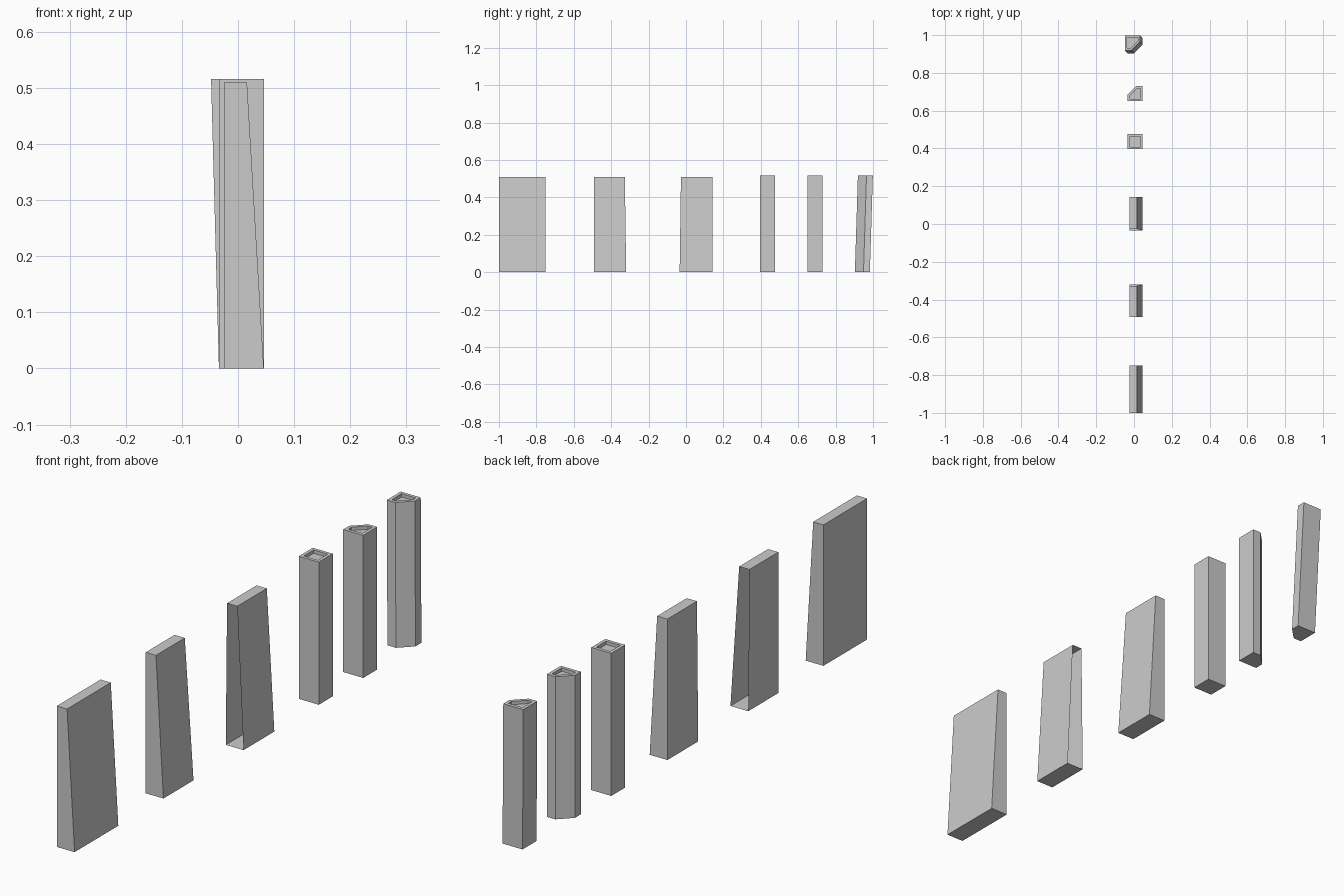
import bpy
import bmesh
from mathutils import Vector

cube = bpy.data.objects.get("Cube")
if cube:
    bpy.data.objects.remove(cube, do_unlink=True)

# Single grey material
grey = bpy.data.materials.new("plain grey")
grey.use_nodes = True
tone = (0.6, 0.6, 0.6, 1)
grey.diffuse_color = tone
grey.node_tree.nodes["Principled BSDF"].inputs["Base Color"].default_value = tone


def finish(name, bm):
    mesh = bpy.data.meshes.new(name)
    bm.to_mesh(mesh)
    bm.free()
    mesh.materials.append(grey)
    obj = bpy.data.objects.new(name, mesh)
    bpy.context.collection.objects.link(obj)
    return obj


def loft(bm, start, end):
    """Join two matching outlines into a closed prism; return both caps."""
    a = [bm.verts.new(p) for p in start]
    b = [bm.verts.new(p) for p in end]
    caps = bm.faces.new(a), bm.faces.new(b)
    for i in range(len(a)):
        j = (i + 1) % len(a)
        bm.faces.new((a[i], a[j], b[j], b[i]))
    bmesh.ops.recalc_face_normals(bm, faces=bm.faces[:])
    return caps


# Buttresses: vertical inner side, sloping outer side
WEDGE_HEIGHT = 0.51
WEDGE = [(-0.025, 0), (0.046, 0), (0.016, WEDGE_HEIGHT), (-0.025, WEDGE_HEIGHT)]


def buttress(name, front, back, open_end=None):
    bm = bmesh.new()
    # An open end leans in slightly towards its top
    lean = {end: 0.007 / WEDGE_HEIGHT if open_end == end else 0 for end in ("front", "back")}
    caps = loft(bm,
                [(x, front + z * lean["front"], z) for x, z in WEDGE],
                [(x, back - z * lean["back"], z) for x, z in WEDGE])
    if open_end:
        cap = caps[0] if open_end == "front" else caps[1]
        bmesh.ops.delete(bm, geom=[cap], context='FACES_ONLY')
    return finish(name, bm)


buttress("wide_buttress", -1.0, -0.75)
buttress("back_open_buttress", -0.492, -0.32, "back")
buttress("front_open_buttress", -0.034, 0.142, "front")


# Posts: straight or leaning, with a shallow recess in the top
HALF = 0.04
SQUARE = [(-HALF, -HALF), (HALF, -HALF), (HALF, HALF), (-HALF, HALF)]
CLIPPED = [(-HALF, -HALF), (HALF, -HALF), (HALF, HALF), (0.006, HALF), (-HALF, -0.006)]


def post(name, outline, y, lean=(0, 0)):
    bm = bmesh.new()
    x = 0.006
    base = [(x + u, y + v, 0) for u, v in outline]
    head = [(x + u + lean[0], y + v + lean[1], 0.516) for u, v in outline]
    top = loft(bm, base, head)[1]
    bmesh.ops.inset_region(bm, faces=[top], thickness=0.012, use_even_offset=True)
    rim = bmesh.ops.extrude_face_region(bm, geom=[top])
    floor = [e for e in rim["geom"] if isinstance(e, bmesh.types.BMVert)]
    bmesh.ops.translate(bm, verts=floor, vec=Vector((0, 0, -0.012)))
    if top.is_valid:
        bmesh.ops.delete(bm, geom=[top], context='FACES_ONLY')
    bmesh.ops.recalc_face_normals(bm, faces=bm.faces[:])
    return finish(name, bm)


post("square_post", SQUARE, 0.436)
post("clipped_post", CLIPPED, 0.69)
post("leaning_clipped_post", [(-u, -v) for u, v in CLIPPED], 0.943, (-0.014, 0.016))
